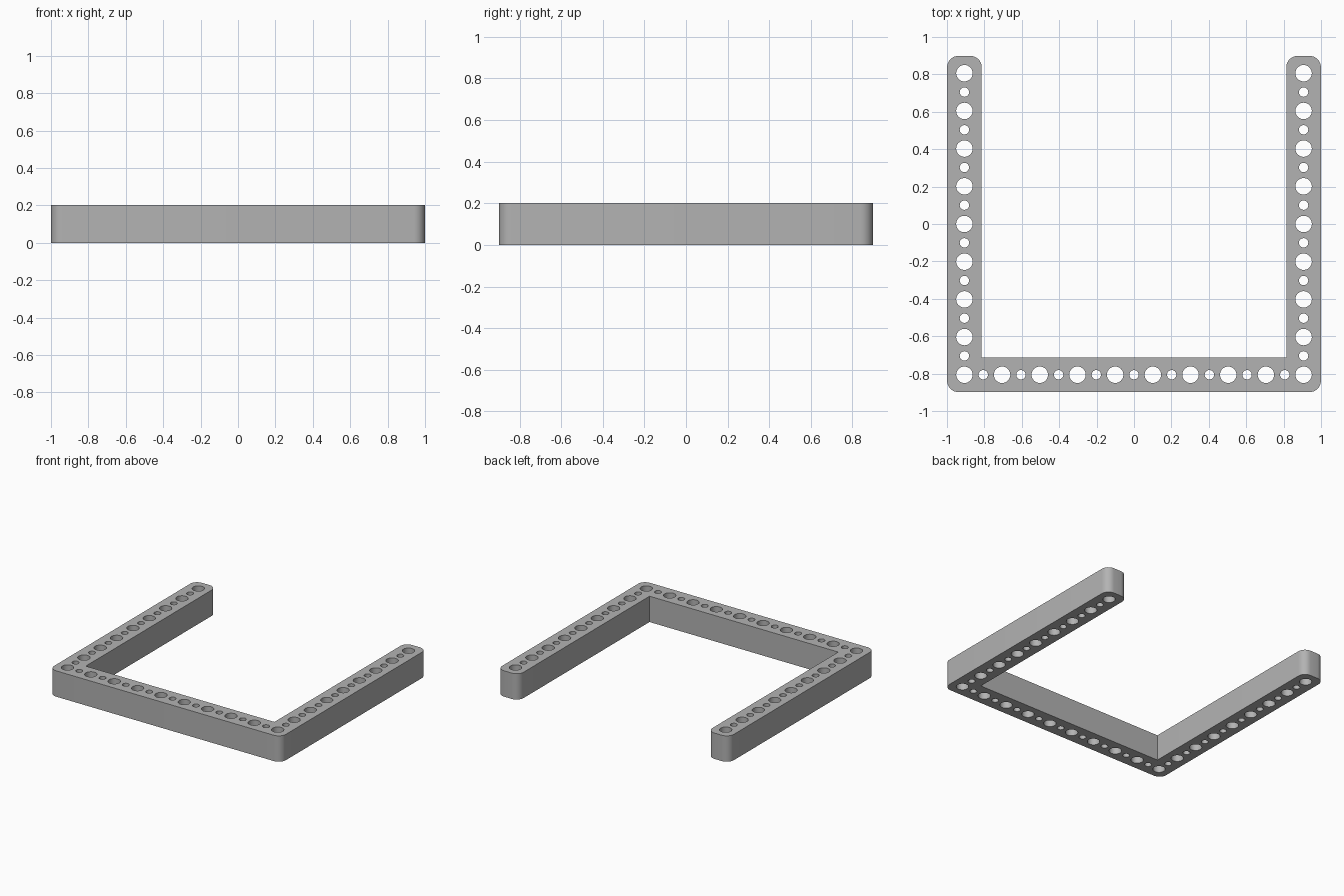
import bpy, bmesh
from math import cos, sin, radians, tau
from mathutils import Vector

cube = bpy.data.objects.get("Cube")
if cube:
    bpy.data.objects.remove(cube, do_unlink=True)

PITCH = 0.2015            # spacing of the large holes
HALF = 0.0925             # half the width of a beam
CX, CY = 4.5 * PITCH, 4 * PITCH   # hole line of the arms and of the base
HEIGHT = 0.2015
CORNER = 0.06
LARGE, SMALL = 0.044, 0.025

grey = bpy.data.materials.new("Grey plastic")
grey.use_nodes = True
color = (0.45, 0.45, 0.45, 1)
grey.diffuse_color = color
bsdf = next(n for n in grey.node_tree.nodes if n.type == 'BSDF_PRINCIPLED')
bsdf.inputs["Base Color"].default_value = color


def arc(x, y, radius, start, sweep, steps):
    """Points along an arc, both ends included."""
    angles = [radians(start + sweep * i / steps) for i in range(steps + 1)]
    return [(x + radius * cos(a), y + radius * sin(a)) for a in angles]


def circle(x, y, radius, steps):
    return arc(x, y, radius, 0, 360, steps)[:-1]


def add_loop(bm, points):
    verts = [bm.verts.new((x, y, 0)) for x, y in points]
    return [bm.edges.new((a, b)) for a, b in zip(verts, verts[1:] + verts[:1])]


# U-shaped outline with rounded outer corners and sharp inner corners
ox, oy = CX + HALF, CY + HALF
ix, iy = CX - HALF, -CY + HALF
rx, ry = ox - CORNER, oy - CORNER
outline = (arc(-rx, -ry, CORNER, 180, 90, 8) + arc(rx, -ry, CORNER, 270, 90, 8)
           + arc(rx, ry, CORNER, 0, 90, 8)
           + arc(ix + CORNER, ry, CORNER, 90, 90, 8)
           + [(ix, iy), (-ix, iy)]
           + arc(-ix - CORNER, ry, CORNER, 0, 90, 8)
           + arc(-rx, ry, CORNER, 90, 90, 8))

bm = bmesh.new()
edges = add_loop(bm, outline)

# Alternating large and small holes along the arms, then the base
spots = [(side * CX, -CY + i * PITCH / 2, i) for side in (-1, 1) for i in range(17)]
spots += [(-CX + i * PITCH / 2, -CY, i) for i in range(1, 18)]
for x, y, i in spots:
    edges += add_loop(bm, circle(x, y, SMALL if i % 2 else LARGE, 32))

# Fill between the loops and raise to full height
bmesh.ops.triangle_fill(bm, edges=edges, use_beauty=True, normal=Vector((0, 0, 1)))
raised = bmesh.ops.extrude_face_region(bm, geom=bm.faces[:])["geom"]
top = [g for g in raised if isinstance(g, bmesh.types.BMVert)]
bmesh.ops.translate(bm, verts=top, vec=(0, 0, HEIGHT))
bmesh.ops.recalc_face_normals(bm, faces=bm.faces[:])

mesh = bpy.data.meshes.new("perforated_u_frame")
bm.to_mesh(mesh)
bm.free()
mesh.materials.append(grey)
frame = bpy.data.objects.new("perforated_u_frame", mesh)
bpy.context.collection.objects.link(frame)

bpy.ops.object.select_all(action='DESELECT')
frame.select_set(True)
bpy.context.view_layer.objects.active = frame
bpy.ops.object.shade_smooth_by_angle(angle=radians(30))
